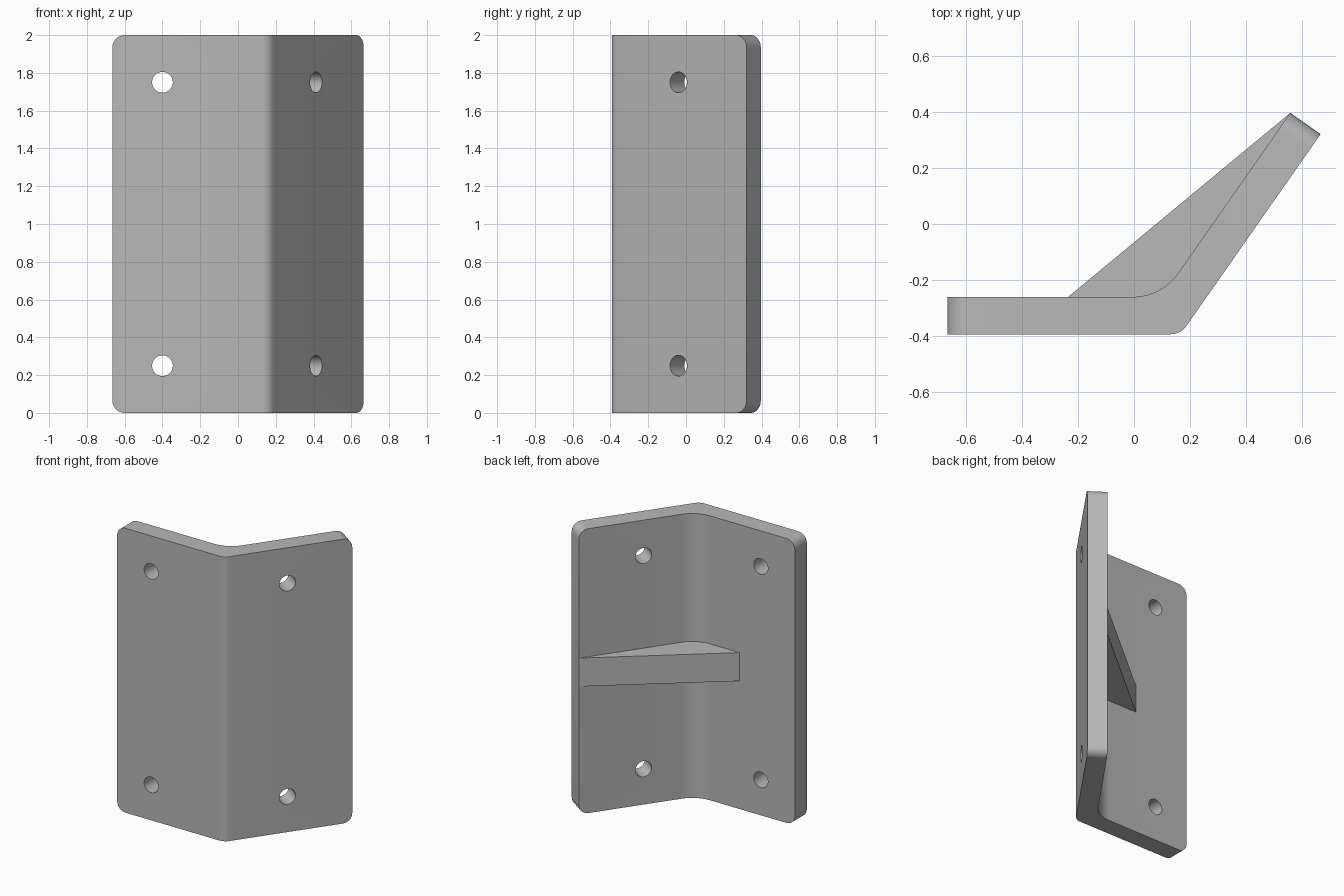
import bpy, bmesh
from math import cos, sin, tan, pi, radians
from mathutils import Vector

cube = bpy.data.objects.get("Cube")
if cube:
    bpy.data.objects.remove(cube, do_unlink=True)

BEND = radians(55)
HEIGHT = 2.0
ARM = Vector((cos(BEND), sin(BEND)))
NORMAL = Vector((sin(BEND), -cos(BEND)))   # outward from the angled flange

grey = bpy.data.materials.new("grey metal")
grey.use_nodes = True
colour = (0.48, 0.48, 0.48, 1)
grey.diffuse_color = colour
grey.node_tree.nodes["Principled BSDF"].inputs["Base Color"].default_value = colour


def fillet(corner, radius, steps=10):
    """Arc rounding the bend between the flat and the angled flange."""
    centre = Vector(corner) + Vector((-radius * tan(BEND / 2), radius))
    return [centre + radius * Vector((sin(BEND * i / steps), -cos(BEND * i / steps)))
            for i in range(steps + 1)]


def prism(name, outline, z0, z1, round_ends=0):
    """Extrude an xy outline upward, optionally rounding the flange corners."""
    bm = bmesh.new()
    face = bm.faces.new([bm.verts.new((p[0], p[1], z0)) for p in outline])
    top = bmesh.ops.extrude_face_region(bm, geom=[face])["geom"]
    bmesh.ops.translate(bm, vec=(0, 0, z1 - z0),
                        verts=[v for v in top if isinstance(v, bmesh.types.BMVert)])
    bmesh.ops.recalc_face_normals(bm, faces=bm.faces)
    if round_ends:
        corners = []
        for e in bm.edges:
            a, b = (v.co for v in e.verts)
            mid = (a + b) / 2
            if abs(a.z - b.z) < 1e-5 and (mid.x < -0.6 or mid.x > 0.58):
                corners.append(e)
        bmesh.ops.bevel(bm, geom=corners, offset=round_ends, segments=8,
                        profile=0.5, affect='EDGES')
    mesh = bpy.data.meshes.new(name)
    bm.to_mesh(mesh)
    bm.free()
    mesh.materials.append(grey)
    obj = bpy.data.objects.new(name, mesh)
    bpy.context.collection.objects.link(obj)
    return obj


# Bent plate: outer face, then inner face back to the start
outer = [Vector((-0.665, -0.393)), *fillet((0.166, -0.393), 0.07), Vector((0.665, 0.32))]
inner = [Vector((-0.665, -0.26)), *fillet((0.098, -0.26), 0.2), Vector((0.557, 0.396))]
plate = prism("bent_plate", outer + inner[::-1], 0, HEIGHT, round_ends=0.065)

# Bolt holes: two in each flange
bpy.context.view_layer.objects.active = plate
for x, y, axis in ((-0.4, -0.33, Vector((0, -1))), (0.413, -0.04, NORMAL)):
    for z in (0.25, 1.75):
        bpy.ops.mesh.primitive_cylinder_add(vertices=40, radius=0.055, depth=0.6,
                                            location=(x, y, z))
        cutter = bpy.context.object
        cutter.name = "hole_cutter"
        cutter.hide_render = True
        cutter.data.materials.append(grey)
        cutter.rotation_euler = axis.to_3d().to_track_quat('Z', 'Y').to_euler()
        bpy.context.view_layer.objects.active = plate
        cut = plate.modifiers.new("bolt hole", 'BOOLEAN')
        cut.operation = 'DIFFERENCE'
        cut.solver = 'EXACT'
        cut.object = cutter
        bpy.ops.object.modifier_apply(modifier=cut.name)
        bpy.data.objects.remove(cutter, do_unlink=True)

bpy.ops.object.select_all(action='DESELECT')
plate.select_set(True)
bpy.context.view_layer.objects.active = plate
bpy.ops.object.shade_smooth_by_angle(angle=radians(30))

# Triangular stiffening rib across the inside of the bend
prism("gusset_rib", [(-0.235, -0.26), (0.13, -0.3), (0.557, 0.396)], 0.9, 1.1)
